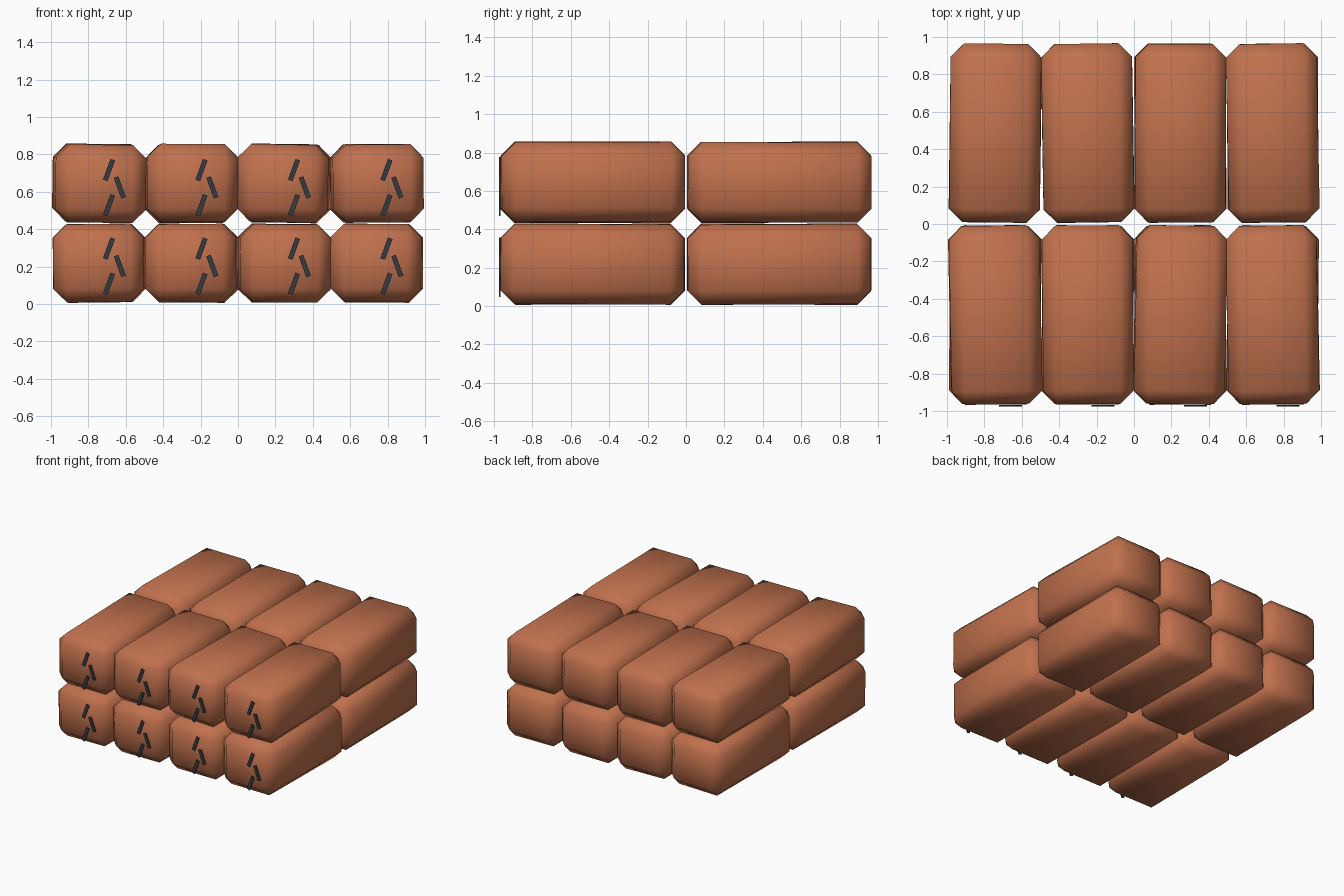
import bpy, math, random
from mathutils import Euler

if "Cube" in bpy.data.objects:
    bpy.data.objects.remove(bpy.data.objects["Cube"])

random.seed(4)


def material(name, rgb):
    m = bpy.data.materials.new(name)
    m.diffuse_color = (*rgb, 1.0)
    m.use_nodes = True
    m.node_tree.nodes["Principled BSDF"].inputs["Base Color"].default_value = m.diffuse_color
    return m


clay = material("fired_clay", (0.53, 0.165, 0.075))
dark = material("dark_slate", (0.035, 0.043, 0.05))


def box(name, size, loc, rot, mat):
    bpy.ops.mesh.primitive_cube_add(size=1, location=loc)
    ob = bpy.context.object
    ob.name = name
    ob.scale = size
    bpy.ops.object.transform_apply(location=False, rotation=False, scale=True)
    ob.rotation_euler = Euler(rot)
    ob.data.materials.append(mat)
    return ob


X_STEP = 0.4945
# Small turns (about z) of the top layer, front row then back row
TOP_TURN = [[0.02, 0.01, -0.02, 0.02], [-0.01, 0.015, -0.005, 0.02]]
# Small tilts (about y) of the top front row
TOP_TILT = [0.015, 0.005, 0.022, -0.01]

for layer, z in enumerate((0.218, 0.645)):
    for row, y in enumerate((-0.486, 0.486)):
        for col in range(4):
            x = (col - 1.5) * X_STEP
            # Chamfered, softly shaded brick, slightly askew
            turn = TOP_TURN[row][col] if layer else random.uniform(-0.02, 0.02)
            tilt = TOP_TILT[col] if layer and row == 0 else random.uniform(-0.015, 0.015)
            pitch = random.uniform(-0.007, 0.007)
            brick = box(f"brick_{layer}_{row}_{col}", (0.485, 0.955, 0.417),
                        (x, y, z), (pitch, tilt, turn), clay)
            bev = brick.modifiers.new("chamfer", "BEVEL")
            bev.width = 0.072
            bev.segments = 1
            bev.limit_method = 'NONE'
            bpy.ops.object.shade_smooth()

# Three slanted crack marks on every front brick end
MARKS = [(0.052, 0.078, 20), (0.110, -0.015, -20), (0.052, -0.110, 20)]
for layer, z in enumerate((0.218, 0.638)):
    for col in range(4):
        x = (col - 1.5) * X_STEP
        for i, (dx, dz, ang) in enumerate(MARKS):
            box(f"crack_mark_{layer}_{col}_{i}", (0.026, 0.008, 0.118),
                (x + dx, -0.971, z + dz), (0, math.radians(ang), 0), dark)
